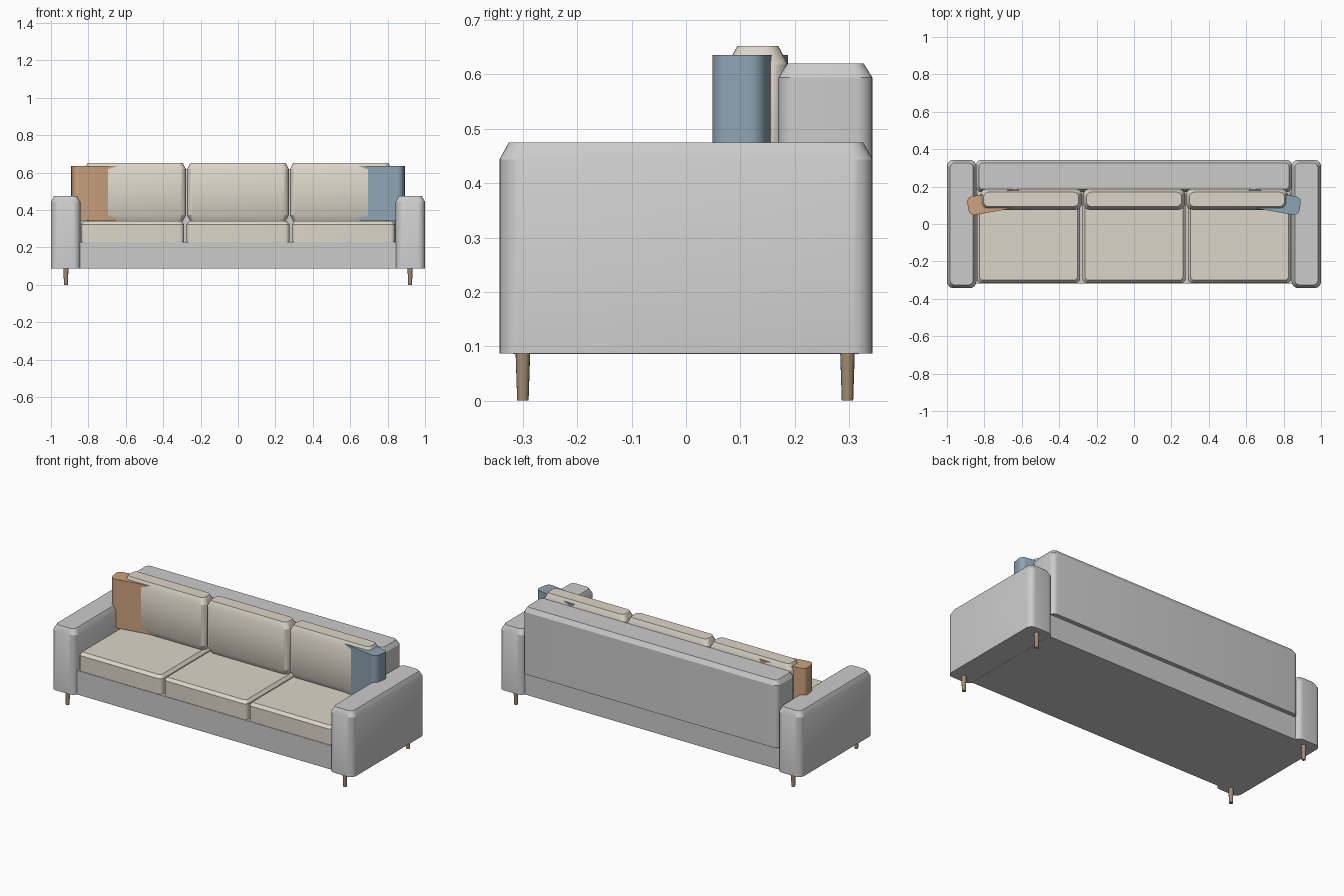
import bpy, bmesh
from math import cos, sin, pi, radians

if "Cube" in bpy.data.objects:
    bpy.data.objects.remove(bpy.data.objects["Cube"])


def material(name, rgb):
    m = bpy.data.materials.new(name)
    m.diffuse_color = (*rgb, 1)
    m.use_nodes = True
    m.node_tree.nodes["Principled BSDF"].inputs["Base Color"].default_value = m.diffuse_color
    return m


CREAM = material("cream_fabric", (0.72, 0.67, 0.58))
RUST = material("rust_fabric", (0.60, 0.36, 0.21))
BLUE = material("blue_fabric", (0.27, 0.37, 0.45))
WOOD = material("wood", (0.36, 0.26, 0.17))


def outline(hx, hy, r, n=6):
    """Rounded rectangle, counter-clockwise."""
    pts = []
    for k, (sx, sy) in enumerate([(1, 1), (-1, 1), (-1, -1), (1, -1)]):
        for i in range(n + 1):
            a = (k + i / n) * pi / 2
            pts.append((sx * (hx - r) + r * cos(a), sy * (hy - r) + r * sin(a)))
    return pts


def padded(name, x, y, z, r, top=(0, 0), bottom=(0, 0), mat=None, turn=0):
    """Block with rounded upright corners and (inset, drop) chamfers at top / bottom."""
    hx, hy = (x[1] - x[0]) / 2, (y[1] - y[0]) / 2
    levels = [(z[0] + bottom[1], 0), (z[1] - top[1], 0)]
    if bottom[1]:
        levels.insert(0, (z[0], bottom[0]))
    if top[1]:
        levels.append((z[1], top[0]))
    bm = bmesh.new()
    rings = [[bm.verts.new((px, py, h)) for px, py in
              outline(hx - inset, hy - inset, max(r - inset * 0.5, 0.006))]
             for h, inset in levels]
    n = len(rings[0])
    for a, b in zip(rings, rings[1:]):
        for i in range(n):
            j = (i + 1) % n
            bm.faces.new((a[i], a[j], b[j], b[i]))
    bm.faces.new(rings[0][::-1])
    bm.faces.new(rings[-1])
    me = bpy.data.meshes.new(name)
    bm.to_mesh(me)
    bm.free()
    ob = bpy.data.objects.new(name, me)
    bpy.context.collection.objects.link(ob)
    ob.location = ((x[0] + x[1]) / 2, (y[0] + y[1]) / 2, 0)
    ob.rotation_euler.z = radians(turn)
    finish(ob, mat)
    return ob


def finish(ob, mat):
    if mat:
        ob.data.materials.append(mat)
    bpy.ops.object.select_all(action='DESELECT')
    ob.select_set(True)
    bpy.context.view_layer.objects.active = ob
    bpy.ops.object.shade_smooth_by_angle()


# Frame: base and backrest
bpy.ops.mesh.primitive_cube_add(size=1, location=(0, 0, 0.158))
base = bpy.context.object
base.name = "base"
base.scale = (1.70, 0.636, 0.144)
padded("backrest", (-0.845, 0.845), (0.17, 0.343), (0.222, 0.62), 0.03, top=(0.016, 0.026))

# Three seat cushions and three back cushions
for i in (-1, 0, 1):
    c = i * 0.564
    padded(f"seat_cushion_{i + 2}", (c - 0.276, c + 0.276), (-0.315, 0.18), (0.228, 0.34),
           0.025, top=(0.015, 0.017), mat=CREAM)
    c = i * 0.55
    padded(f"back_cushion_{i + 2}", (c - 0.272, c + 0.272), (0.076, 0.188), (0.338, 0.652),
           0.035, top=(0.018, 0.034), bottom=(0.018, 0.034), mat=CREAM)

for side, s, fabric in (("left", -1, RUST), ("right", 1, BLUE)):
    # Armrest
    padded(f"{side}_arm", sorted((s * 0.843, s * 1.0)), (-0.343, 0.343), (0.087, 0.475),
           0.035, top=(0.017, 0.031))
    # Scatter pillow, turned into the corner
    padded(f"{side}_pillow", (s * 0.745 - 0.145, s * 0.745 + 0.145), (0.068, 0.168),
           (0.345, 0.636), 0.03, mat=fabric, turn=-s * 10)
    # Tapered legs
    for end, y in (("front", -0.30), ("back", 0.297)):
        bpy.ops.mesh.primitive_cone_add(vertices=16, radius1=0.0105, radius2=0.0135,
                                        depth=0.09, location=(s * 0.92, y, 0.045))
        leg = bpy.context.object
        leg.name = f"{side}_{end}_leg"
        finish(leg, WOOD)
